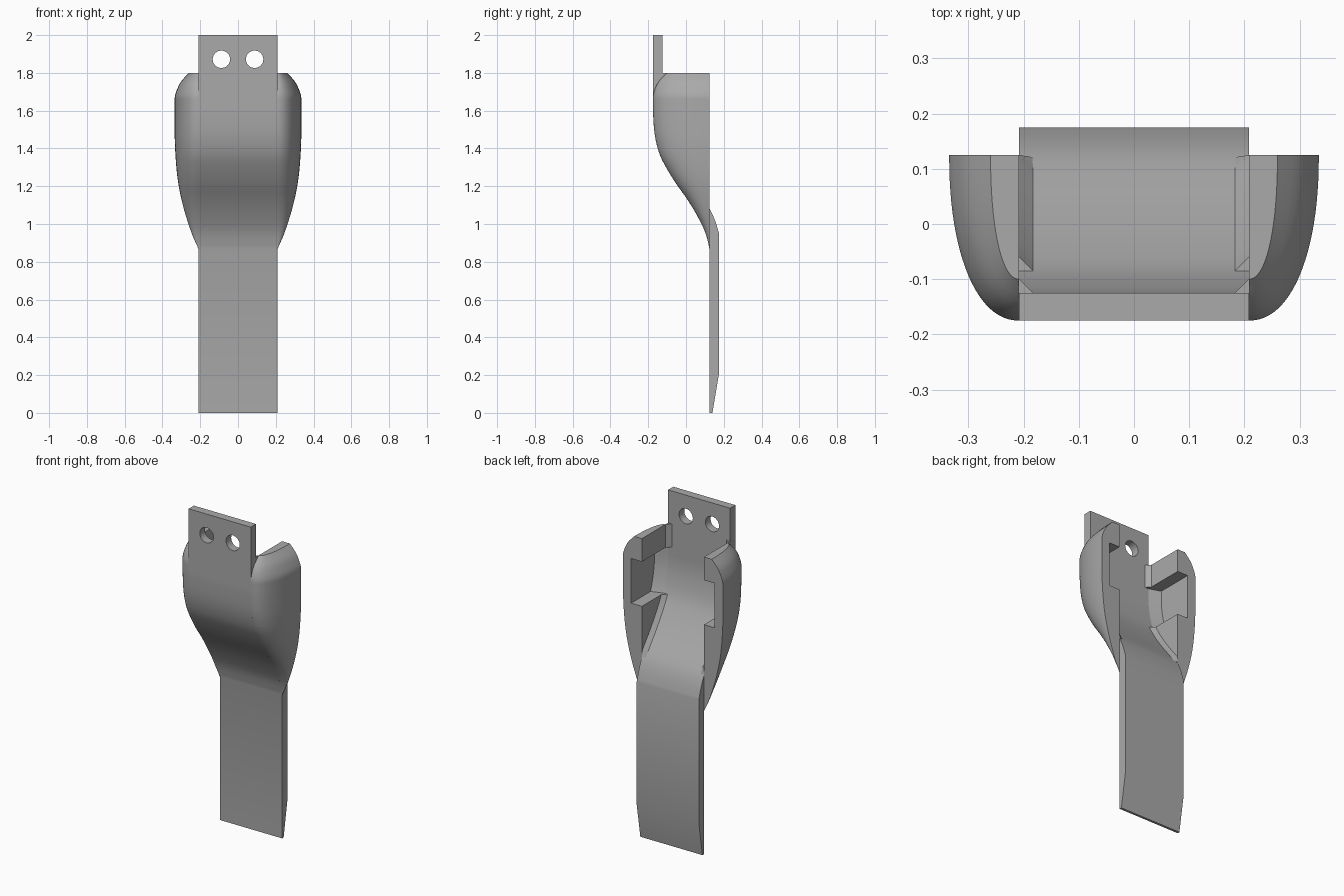
import bpy, bmesh, math
from mathutils import Matrix

cube = bpy.data.objects.get("Cube")
if cube:
    bpy.data.objects.remove(cube)

grey = bpy.data.materials.new("plain grey")
grey.use_nodes = True
colour = (0.4, 0.4, 0.4, 1)
grey.diffuse_color = colour
grey.node_tree.nodes["Principled BSDF"].inputs["Base Color"].default_value = colour

HALF = 0.208       # strap half width
BACK = 0.125       # back plane of the side wings
LOW, HIGH = 1.39, 1.66   # pocket heights

# Key points (z, value) of the smooth profiles
FRONT = [(0.87, 0.125), (0.96, 0.1), (1.06, 0.05), (1.14, 0.0), (1.21, -0.05), (1.29, -0.1),
         (1.37, -0.14), (1.47, -0.165), (1.6, -0.175), (1.67, -0.175), (1.72, -0.163),
         (1.76, -0.14), (1.8, -0.1)]
INNER = [(0.95, 0.175), (1.02, 0.153), (1.08, 0.125), (1.14, 0.082), (1.2, 0.035), (1.3, -0.035),
         (1.39, -0.085), (1.5, -0.115), (1.6, -0.125), (1.8, -0.125)]
WIDTH = [(0.87, 0.21), (0.95, 0.245), (1.1, 0.292), (1.25, 0.321), (1.45, 0.335), (1.67, 0.335),
         (1.73, 0.315), (1.76, 0.297), (1.8, 0.26)]


def curve(keys, z):
    """Smooth interpolation through key points."""
    z = min(max(z, keys[0][0]), keys[-1][0])
    i = 0
    while i < len(keys) - 2 and z > keys[i + 1][0]:
        i += 1

    def slope(k):
        a, b = keys[max(k - 1, 0)], keys[min(k + 1, len(keys) - 1)]
        return (b[1] - a[1]) / (b[0] - a[0])
    (z0, v0), (z1, v1) = keys[i], keys[i + 1]
    if v0 == v1:
        return v0
    h = z1 - z0
    t = (z - z0) / h
    s = t * t * (3 - 2 * t)
    return (v0 + (v1 - v0) * s + h * slope(i) * t * (1 - t) ** 2
            - h * slope(i + 1) * t * t * (1 - t))


def steps(a, b, n):
    return [a + (b - a) * i / n for i in range(n + 1)]


def loft(name, rings, mirror=False):
    """Skin closed rings of points and cap both ends."""
    bm = bmesh.new()
    rows = [[bm.verts.new(p) for p in ring] for ring in rings]
    n = len(rows[0])
    for a, b in zip(rows, rows[1:]):
        for i in range(n):
            j = (i + 1) % n
            bm.faces.new((a[i], a[j], b[j], b[i]))
    bm.faces.new(rows[0][::-1])
    bm.faces.new(rows[-1])
    bmesh.ops.recalc_face_normals(bm, faces=bm.faces)
    mesh = bpy.data.meshes.new(name)
    bm.to_mesh(mesh)
    bm.free()
    mesh.materials.append(grey)
    obj = bpy.data.objects.new(name, mesh)
    bpy.context.collection.objects.link(obj)
    if mirror:
        obj.modifiers.new("mirror", "MIRROR").use_axis[0] = True
    return obj


def smooth(obj):
    bpy.ops.object.select_all(action="DESELECT")
    obj.select_set(True)
    bpy.context.view_layer.objects.active = obj
    bpy.ops.object.shade_smooth_by_angle(angle=math.radians(25))


# Strap: side profile extruded across the width
front = [(BACK, 0)] + [(curve(FRONT, z), z) for z in steps(0.87, 1.66, 40)] + [(-0.175, 2)]
back = [(-0.125, 2)] + [(curve(INNER, z), z) for z in steps(1.62, 0.95, 36)]
back += [(0.175, 0.21), (0.14, 0)]
strap = loft("strap", [[(x, y, z) for y, z in front + back] for x in (-HALF, HALF)])

# Screw holes in the top tab
bm = bmesh.new()
for x in (-0.088, 0.088):
    bmesh.ops.create_cone(bm, cap_ends=True, segments=40, radius1=0.046, radius2=0.046, depth=0.3,
                          matrix=Matrix.Translation((x, -0.15, 1.872)) @ Matrix.Rotation(math.pi / 2, 4, "X"))
mesh = bpy.data.meshes.new("hole_cutter")
bm.to_mesh(mesh)
bm.free()
mesh.materials.append(grey)
cutter = bpy.data.objects.new("hole_cutter", mesh)
bpy.context.collection.objects.link(cutter)
cutter.hide_render = True
cut = strap.modifiers.new("holes", "BOOLEAN")
cut.operation, cut.solver, cut.object = "DIFFERENCE", "EXACT", cutter
bpy.context.view_layer.objects.active = strap
bpy.ops.object.modifier_apply(modifier=cut.name)
bpy.data.objects.remove(cutter)
smooth(strap)


# Side wings: rounded outer skin, straight inner wall with a recessed pocket
def wing_ring(z, pocket):
    f = min(curve(FRONT, z), BACK - 0.003)
    w = curve(WIDTH, z)
    ring = []
    for i in range(25):
        a = math.pi / 2 * i / 24
        ring.append((HALF + (w - HALF) * math.sin(a) ** 0.92,
                     BACK - (BACK - f) * math.cos(a) ** 0.92 if i < 24 else BACK, z))
    c = min(max(curve(INNER, z), f + 0.004), BACK - 0.001)
    wall, floor = (0.28, c + 0.025) if pocket else (HALF, (c + BACK) / 2)
    return ring + [(wall, BACK, z), (wall, floor, z), (HALF, c, z)]


rings = [wing_ring(z, False) for z in steps(0.87, LOW, 28)]
rings += [wing_ring(z, True) for z in steps(LOW, HIGH, 12)]
rings += [wing_ring(z, False) for z in [HIGH] + steps(1.67, 1.8, 10)]
smooth(loft("side_wings", rings, mirror=True))


# Chamfers where the inner walls meet the strap
def chamfer(name, z0, z1):
    rings = []
    for z in steps(z0, z1, 16):
        y = curve(INNER, z)
        rings.append([(HALF + 0.001, y - 0.01, z), (0.182, y - 0.001, z),
                      (HALF + 0.001, min(y + 0.026, BACK), z)])
    smooth(loft(name, rings, mirror=True))


chamfer("lower_chamfers", 1.085, LOW)
chamfer("upper_chamfers", HIGH, 1.8)
